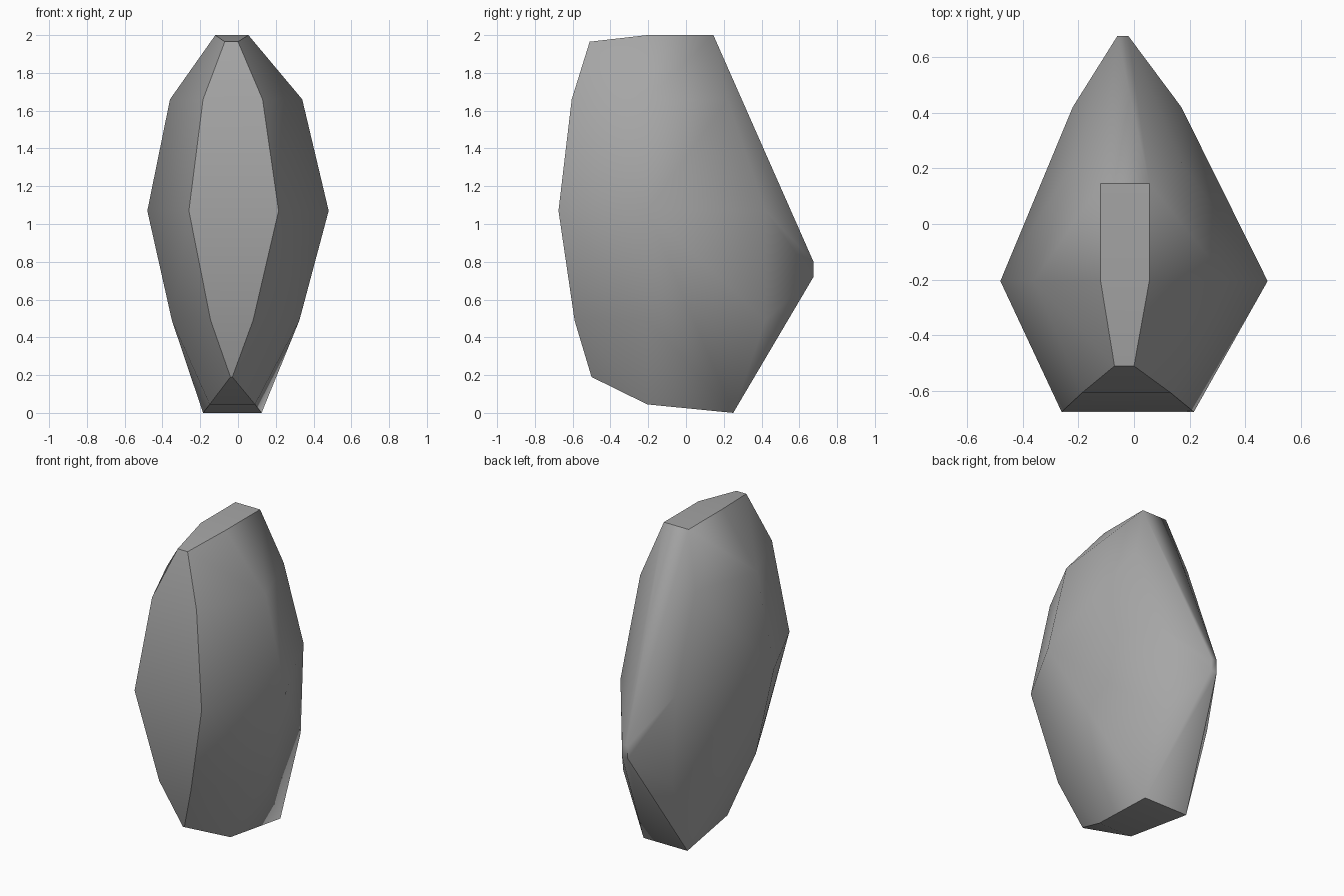
import bpy
import bmesh
import math

cube = bpy.data.objects.get("Cube")
if cube:
    bpy.data.objects.remove(cube, do_unlink=True)


def make_material(name, colour):
    """Flat matte material with one colour."""
    material = bpy.data.materials.new(name)
    material.use_nodes = True
    material.diffuse_color = colour
    shader = material.node_tree.nodes["Principled BSDF"]
    shader.inputs["Base Color"].default_value = colour
    shader.inputs["Roughness"].default_value = 0.9
    return material


def corner_pairs(profile):
    """Turn each (y, z, right x, left x) station into a pair of corners."""
    for y, z, right, left in profile:
        yield (right, y, z)
        yield (left, y, z)


# Flat front facet, from top to bottom
front_facet = [
    (-0.51, 1.965, -0.07, 0.0),
    (-0.605, 1.66, -0.185, 0.13),
    (-0.675, 1.07, -0.26, 0.215),
    (-0.59, 0.49, -0.145, 0.08),
    (-0.50, 0.19, -0.04, -0.03),
]

# Widest ridge around the sides
side_ridge = [
    (-0.205, 2.0, -0.12, 0.055),
    (-0.205, 1.66, -0.36, 0.34),
    (-0.205, 1.07, -0.48, 0.48),
    (-0.205, 0.49, -0.35, 0.325),
    (-0.205, 0.045, -0.15, 0.09),
]

# Back wedge, ending in the pointed heel
back_wedge = [
    (0.145, 2.0, -0.12, 0.055),
    (0.22, 1.66, -0.22, 0.17),
    (0.42, 1.07, -0.22, 0.17),
    (0.675, 0.80, -0.06, -0.02),
    (0.675, 0.72, -0.06, -0.02),
    (0.42, 0.49, -0.20, 0.15),
    (0.25, 0.0, -0.185, 0.125),
]

# Wrap the three profiles in one faceted stone
bm = bmesh.new()
for profile in (front_facet, side_ridge, back_wedge):
    for corner in corner_pairs(profile):
        bm.verts.new(corner)
hull = bmesh.ops.convex_hull(bm, input=bm.verts[:])
unused = {item for item in hull["geom_interior"] + hull["geom_unused"]
          if isinstance(item, bmesh.types.BMVert)}
bmesh.ops.delete(bm, geom=list(unused), context="VERTS")
bmesh.ops.dissolve_limit(bm, angle_limit=math.radians(1),
                         verts=bm.verts[:], edges=bm.edges[:])
bmesh.ops.recalc_face_normals(bm, faces=bm.faces[:])

mesh = bpy.data.meshes.new("rock")
bm.to_mesh(mesh)
bm.free()
mesh.materials.append(make_material("stone grey", (0.38, 0.38, 0.38, 1.0)))
rock = bpy.data.objects.new("rock", mesh)
bpy.context.collection.objects.link(rock)

# Soften shallow creases, keep the strong ridges crisp
bpy.ops.object.select_all(action="DESELECT")
rock.select_set(True)
bpy.context.view_layer.objects.active = rock
bpy.ops.object.shade_smooth_by_angle(angle=math.radians(45))
